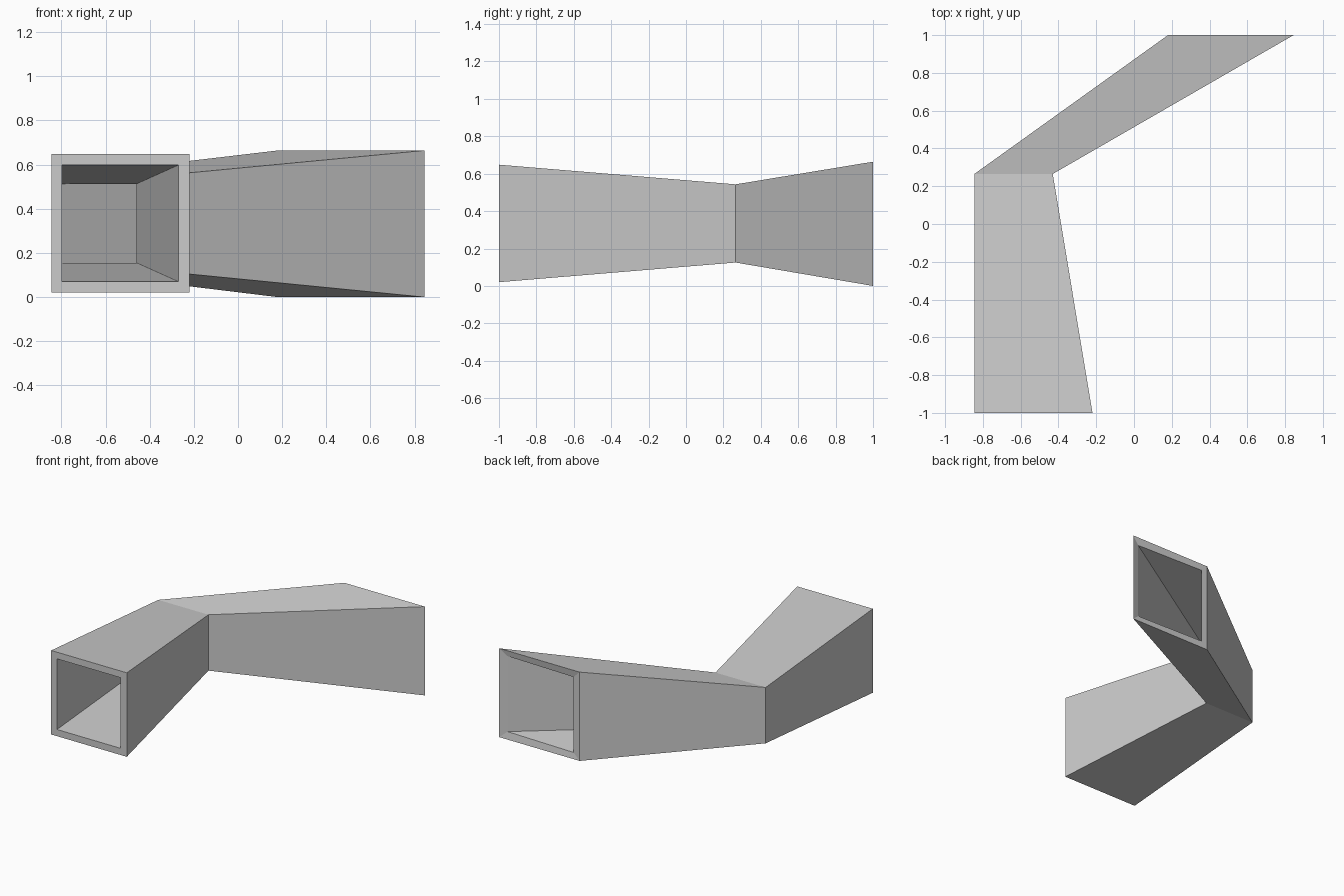
import bpy, bmesh

if "Cube" in bpy.data.objects:
    bpy.data.objects.remove(bpy.data.objects["Cube"])

# Stations along the duct: (left x, right x, left y, right y, bottom z, top z)
OUTER = [(-0.845, -0.22, -1.0, -1.0, 0.02, 0.648),
         (-0.845, -0.43, 0.265, 0.265, 0.125, 0.543),
         (0.18, 0.845, 1.0, 1.0, 0.0, 0.664)]
INNER = [(-0.797, -0.27, -1.0, -1.0, 0.07, 0.598),
         (-0.815, -0.459, 0.265, 0.265, 0.155, 0.513),
         (0.23, 0.787, 1.0, 0.983, 0.05, 0.614)]

bm = bmesh.new()


def ring(station):
    x0, x1, y0, y1, z0, z1 = station
    return [bm.verts.new(p) for p in
            ((x0, y0, z0), (x1, y1, z0), (x1, y1, z1), (x0, y0, z1))]


def bridge(a, b):
    for i in range(4):
        j = (i + 1) % 4
        bm.faces.new((a[i], a[j], b[j], b[i]))


# Closed loop of rings: along the outside, over the far rim, back inside, front rim
loop = [ring(s) for s in OUTER] + [ring(s) for s in reversed(INNER)]
for k in range(len(loop)):
    bridge(loop[k], loop[(k + 1) % len(loop)])
bmesh.ops.recalc_face_normals(bm, faces=bm.faces)

# Bent square duct
mesh = bpy.data.meshes.new("bent_duct")
bm.to_mesh(mesh)
bm.free()
duct = bpy.data.objects.new("bent_duct", mesh)
bpy.context.collection.objects.link(duct)
